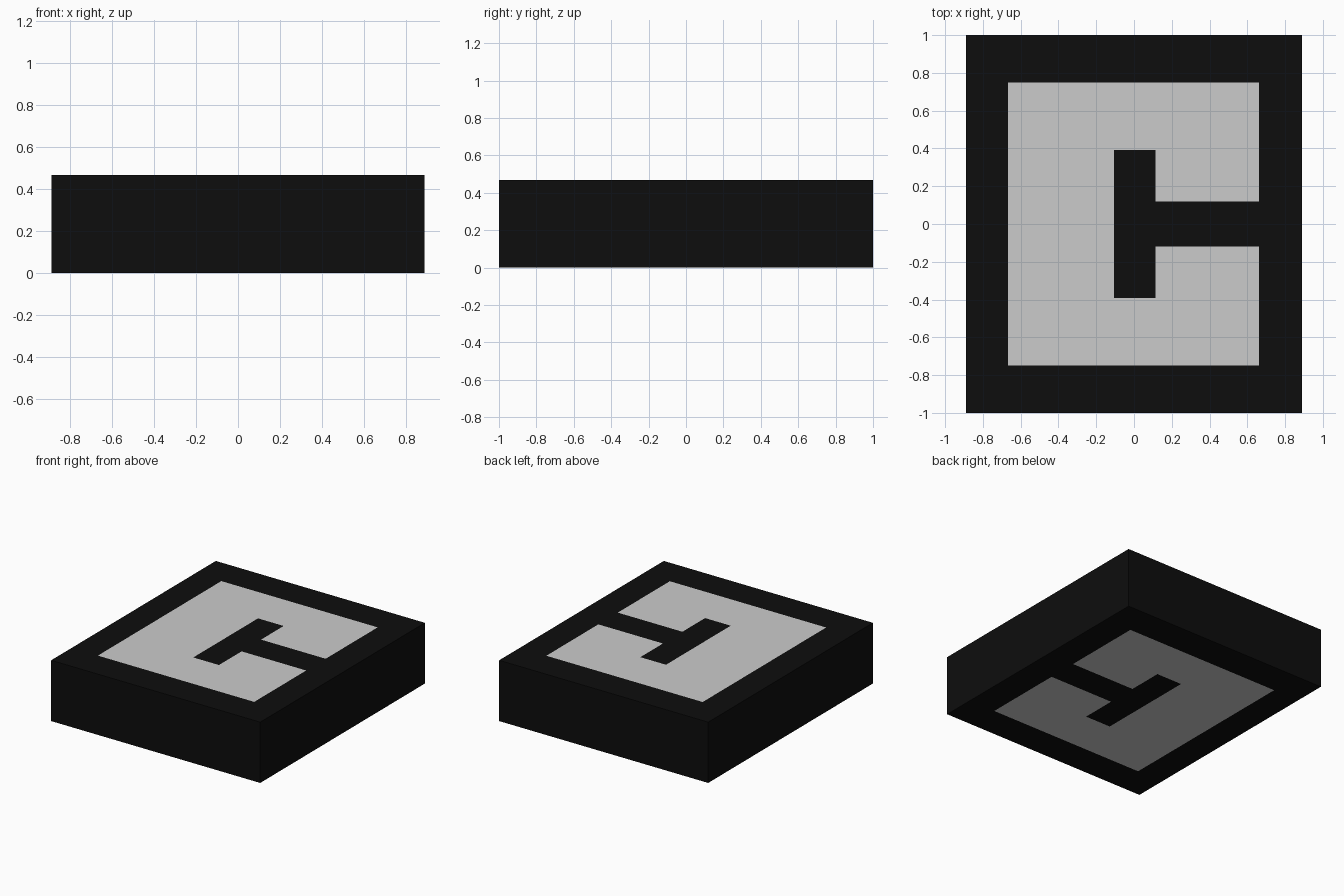
import bpy, bmesh

if "Cube" in bpy.data.objects:
    bpy.data.objects.remove(bpy.data.objects["Cube"])

W, D, H = 1.778, 2.0, 0.467


def material(name, value):
    m = bpy.data.materials.new(name)
    m.diffuse_color = (value, value, value, 1)
    m.use_nodes = True
    m.node_tree.nodes["Principled BSDF"].inputs["Base Color"].default_value = m.diffuse_color
    return m


# Rectangular slab
bm = bmesh.new()
bmesh.ops.create_cube(bm, size=1)
for v in bm.verts:
    v.co = (v.co.x * W, v.co.y * D, (v.co.z + 0.5) * H)

# Cut lines bounding the pale inlay
cuts = [((x, 0, 0), (1, 0, 0)) for x in (-0.667, -0.105, 0.113, 0.663)]
cuts += [((0, s * y, 0), (0, 1, 0)) for y in (0.118, 0.393, 0.75) for s in (-1, 1)]
for co, no in cuts:
    bmesh.ops.bisect_plane(bm, geom=bm.verts[:] + bm.edges[:] + bm.faces[:],
                           plane_co=co, plane_no=no)


# Pale inlay on top and bottom: a panel with a T-shaped dark slot
def is_pale(f):
    c = f.calc_center_median()
    panel = -0.667 < c.x < 0.663 and abs(c.y) < 0.75
    stem = -0.105 < c.x < 0.113 and abs(c.y) < 0.393
    gap = c.x > 0.1 and abs(c.y) < 0.118
    return abs(f.normal.z) > 0.5 and panel and not stem and not gap


bm.normal_update()
for f in bm.faces:
    f.material_index = int(is_pale(f))

mesh = bpy.data.meshes.new("inlaid_slab")
bm.to_mesh(mesh)
bm.free()
mesh.materials.append(material("black", 0.004))
mesh.materials.append(material("light_grey", 0.6))
bpy.context.collection.objects.link(bpy.data.objects.new("inlaid_slab", mesh))
